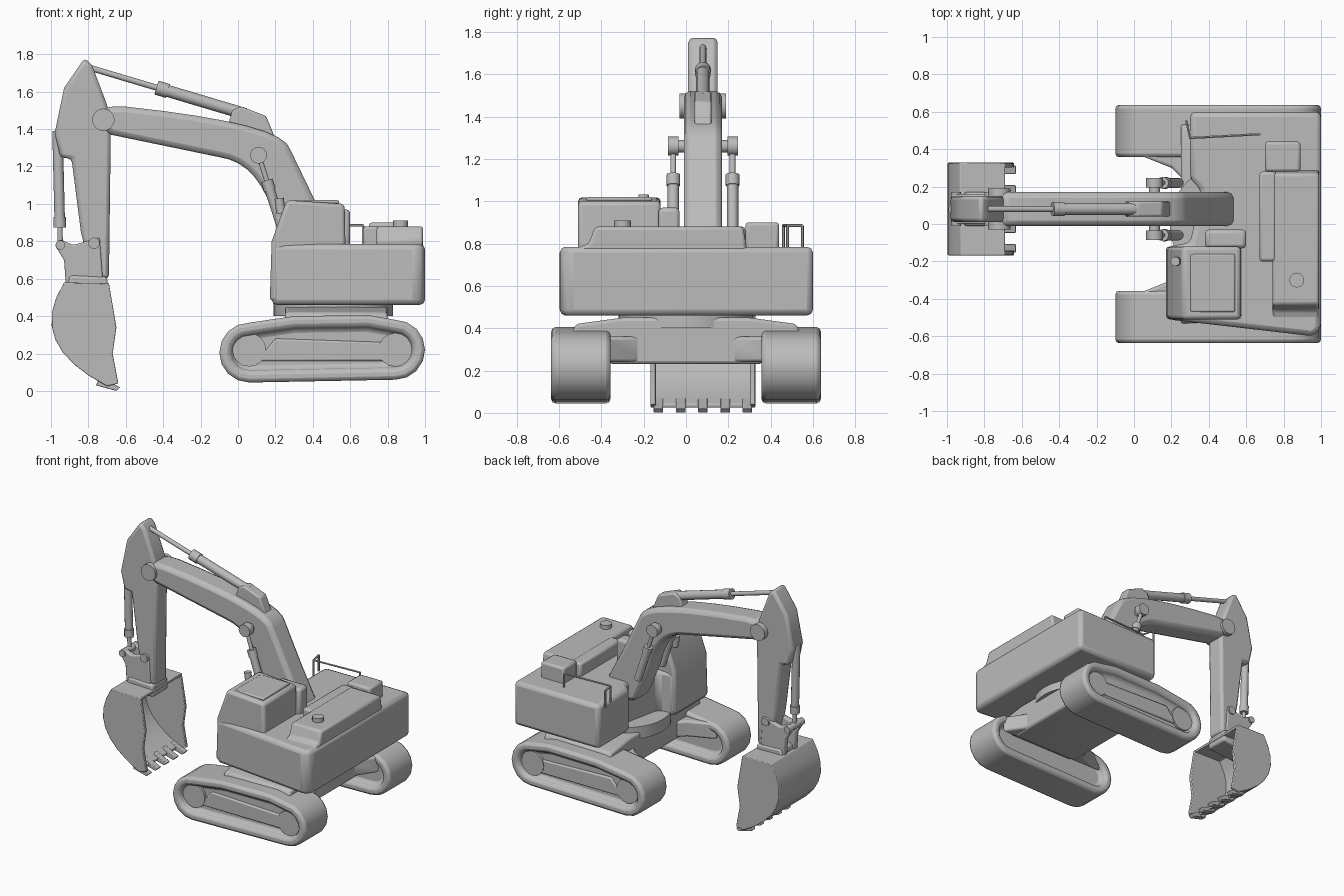
import bpy, bmesh, math
from mathutils import Vector

cube = bpy.data.objects.get("Cube")
if cube:
    bpy.data.objects.remove(cube, do_unlink=True)

grey = bpy.data.materials.new("plain grey")
grey.use_nodes = True
grey.diffuse_color = (.5, .5, .5, 1)
grey.node_tree.nodes["Principled BSDF"].inputs["Base Color"].default_value = grey.diffuse_color

AXES = {"x": lambda a, b, d: (d, a, b), "y": lambda a, b, d: (a, d, b), "z": lambda a, b, d: (a, b, d)}
ARM_Y = .08      # the boom, stick and bucket share this centre plane


def finish(name, bm, bevel=0):
    bmesh.ops.recalc_face_normals(bm, faces=bm.faces)
    mesh = bpy.data.meshes.new(name)
    bm.to_mesh(mesh)
    bm.free()
    mesh.materials.append(grey)
    part = bpy.data.objects.new(name, mesh)
    bpy.context.collection.objects.link(part)
    bpy.ops.object.select_all(action="DESELECT")
    part.select_set(True)
    bpy.context.view_layer.objects.active = part
    if bevel:
        soft = part.modifiers.new("soft edges", "BEVEL")
        soft.width, soft.segments, soft.limit_method = bevel, 2, "ANGLE"
        soft.angle_limit = math.radians(25)
    bpy.ops.object.shade_smooth_by_angle(angle=math.radians(40))


def prism(name, axis, outline, low, high, bevel=.015, rim=0, sink=0):
    """Extrude an outline along an axis; a rim leaves both end faces sunken."""
    bm = bmesh.new()
    ends = [[bm.verts.new(AXES[axis](a, b, depth)) for a, b in outline] for depth in (low, high)]
    caps = [bm.faces.new(end) for end in ends]
    for i in range(len(outline)):
        bm.faces.new((ends[0][i - 1], ends[0][i], ends[1][i], ends[1][i - 1]))
    bmesh.ops.recalc_face_normals(bm, faces=bm.faces)
    if rim:
        for cap in caps:
            bmesh.ops.inset_region(bm, faces=[cap], thickness=rim)
            bmesh.ops.inset_region(bm, faces=[cap], thickness=.01, depth=-sink)
    finish(name, bm, bevel)


def plate(name, outline, centre, width, bevel=.015):
    """Side profile given a width about a centre plane."""
    prism(name, "y", outline, centre - width / 2, centre + width / 2, bevel)


def box(name, x, y, z, bevel=.015):
    prism(name, "z", [(x[0], y[0]), (x[1], y[0]), (x[1], y[1]), (x[0], y[1])], *z, bevel)


def rod(name, start, end, radius, sides=12):
    start, end = Vector(start), Vector(end)
    bm = bmesh.new()
    bmesh.ops.create_cone(bm, cap_ends=True, segments=sides, radius1=radius,
                          radius2=radius, depth=(end - start).length)
    turn = (end - start).to_track_quat("Z", "Y").to_matrix().to_4x4()
    turn.translation = (start + end) / 2
    bmesh.ops.transform(bm, matrix=turn, verts=bm.verts)
    finish(name, bm)


def pin(name, x, z, radius, width, centre=ARM_Y):
    rod(name, (x, centre - width / 2, z), (x, centre + width / 2, z), radius, sides=16)


def cylinder(name, y, base, tip, split, radius):
    """Hydraulic cylinder: thick barrel from the base, collar, thin rod to the tip."""
    base, tip = Vector((base[0], y, base[1])), Vector((tip[0], y, tip[1]))
    joint = base.lerp(tip, split)
    collar = (tip - base).normalized() * radius
    rod(name + "_barrel", base, joint, radius)
    rod(name + "_collar", joint - collar, joint + collar, radius * 1.2)
    rod(name + "_rod", joint, tip, radius / 2)


def curve(start, pull, end, steps=8):
    """Points along a quadratic curve."""
    start, pull, end = Vector(start), Vector(pull), Vector(end)
    return [start.lerp(pull, i / steps).lerp(pull.lerp(end, i / steps), i / steps) for i in range(steps + 1)]


def arc(x, z, radius, first, steps=8):
    """Half circle starting at an angle in quarter turns."""
    angles = [(first + 2 * i / steps) * math.pi / 2 for i in range(steps + 1)]
    return [(x + radius * math.cos(a), z + radius * math.sin(a)) for a in angles]


# Tracks: two rounded ends, a raised top run and sunken sides with wheels and beam
WHEELS = {"front": .06, "rear": .84}
outline = arc(WHEELS["front"], .205, .16, 1) + arc(WHEELS["rear"], .22, .16, -1) + [(.7, .405), (.3, .4)]
for side, sign in (("right", -1), ("left", 1)):
    middle, face = sign * .497, sign * .58
    prism(side + "_track", "y", outline, middle - .14, middle + .14, .02, rim=.06, sink=.05)
    for end, x in WHEELS.items():
        pin(f"{side}_{end}_wheel", x, .22, .09, .05, face)
    plate(side + "_track_beam", [(.1, .16), (.8, .16), (.8, .26), (.2, .28)], face, .04, .01)

# Undercarriage frame, its splayed feet and the slewing ring
half = [(.35, .23), (.42, .27), (.55, .36), (.52, .42), (.3, .45)]
prism("undercarriage_legs", "x", half + [(-y, z) for y, z in reversed(half)], .25, .8)
splay = [(.9, .38), (.78, .2)]
feet = [(.3, .2), (.2, .3), (0, .38)] + splay
prism("undercarriage_centre", "z", feet + [(x, -y) for x, y in reversed(feet)], .24, .36)
rod("slewing_ring", (.51, 0, .4), (.51, 0, .49), .32, sides=32)

# Upper body, rear hood and deck boxes
body = [(.18, -.51), (.96, -.6), (1, -.56), (1, .6), (.3, .6), (.3, .24), (.36, .18), (.3, -.1), (.18, -.12)]
prism("upper_body", "z", body, .46, .785, .035)
prism("engine_hood", "x", [(-.56, .76), (-.46, .8), (-.43, .88), (.27, .88), (.29, .76)], .74, .99)
box("hood_front", (.67, .76), (-.2, .28), (.75, .88))
box("exhaust_box", (.7, .89), (.28, .44), (.75, .9))
rod("exhaust_cap", (.87, -.3, .87), (.87, -.3, .91), .04)
box("inner_deck", (.38, .6), (-.13, -.03), (.74, .97), .02)

# Operator cab
plate("cab", [(.17, .48), (.18, .8), (.26, 1.02), (.57, 1), (.58, .48)], -.315, .39, .02)
box("cab_roof_panel", (.3, .54), (-.47, -.16), (1, 1.02), .008)
rod("cab_lamp", (.23, -.2, .95), (.22, -.2, 1.03), .025)

# Handrail on the left deck
rail = [Vector(spot) for spot in ((.28, .55, .885), (.3, .46, .885), (.67, .48, .885))]
for top in rail:
    rod("handrail_post", top, top - Vector((0, 0, .12)), .007, sides=6)
for first, second in zip(rail, rail[1:]):
    rod("handrail_bar", first, second, .007, sides=6)

# Boom: curved upper and lower edges
upper = curve((-.6, 1.52), (.25, 1.43), (.28, 1.29)) + [(.42, 1), (.55, .75)]
lower = [(.42, .62), (.3, .66)] + curve((.2, .9), (.12, 1.22), (-.1, 1.25)) + [(-.68, 1.37)]
plate("boom", upper + lower + [(-.77, 1.43), (-.7, 1.52)], ARM_Y, .18, .03)
plate("boom_bracket", [(-.06, 1.4), (-.03, 1.5), (.02, 1.52), (.15, 1.47), (.2, 1.35)], ARM_Y, .08, .01)
pin("boom_tip_pin", -.72, 1.45, .06, .22)
pin("boom_middle_pin", .11, 1.26, .03, .32)

# Boom lift cylinders, one on each side
for y in (ARM_Y - .14, ARM_Y + .14):
    cylinder("lift_cylinder", y, (.24, .86), (.11, 1.26), .6, .027)
    pin("lift_cylinder_eye", .11, 1.26, .045, .05, y)

# Stick with its triangular head, and the cylinder that moves it
head = [(-.98, 1.38), (-.93, 1.62), (-.82, 1.78), (-.78, 1.74), (-.7, 1.53)]
shaft = [(-.68, 1.4), (-.69, .6), (-.78, .6), (-.84, .85), (-.89, 1.24), (-.95, 1.25)]
plate("stick", head + shaft, ARM_Y, .14, .02)
cylinder("stick_cylinder", ARM_Y, (.04, 1.48), (-.8, 1.73), .53, .032)

# Bucket cylinder and linkage
cylinder("bucket_cylinder", ARM_Y, (-.965, 1.39), (-.95, .78), .8, .028)
link = [(-.98, .78), (-.95, .81), (-.88, .78), (-.74, .82), (-.72, .56), (-.92, .56), (-.93, .7)]
for y in (ARM_Y - .06, ARM_Y + .06):
    plate("bucket_link", link, y, .04, .008)
pin("link_pin", -.95, .78, .025, .18)
pin("stick_link_pin", -.77, .79, .03, .18)
plate("bucket_ears", [(-.93, .5), (-.9, .62), (-.7, .61), (-.69, .52)], ARM_Y, .18)

# Bucket: curved shell open toward the body, side plates and teeth
back = [Vector((-.69, .575))] + curve((-.93, .58), (-1.14, .25), (-.7, .025))
mouth = Vector((-.69, .3))
inner = [mouth + (point - mouth) * .93 for point in back]
plate("bucket_shell", back + inner[::-1], ARM_Y, .49, .004)
for y in (ARM_Y - .235, ARM_Y + .235):
    plate("bucket_side", back + [(-.64, .04), (-.67, .2), (-.65, .34)], y, .025, .005)
for i in range(-2, 3):
    plate("bucket_tooth", [(-.76, .03), (-.74, .07), (-.63, .02), (-.65, 0)], ARM_Y + i * .105, .045, .004)
